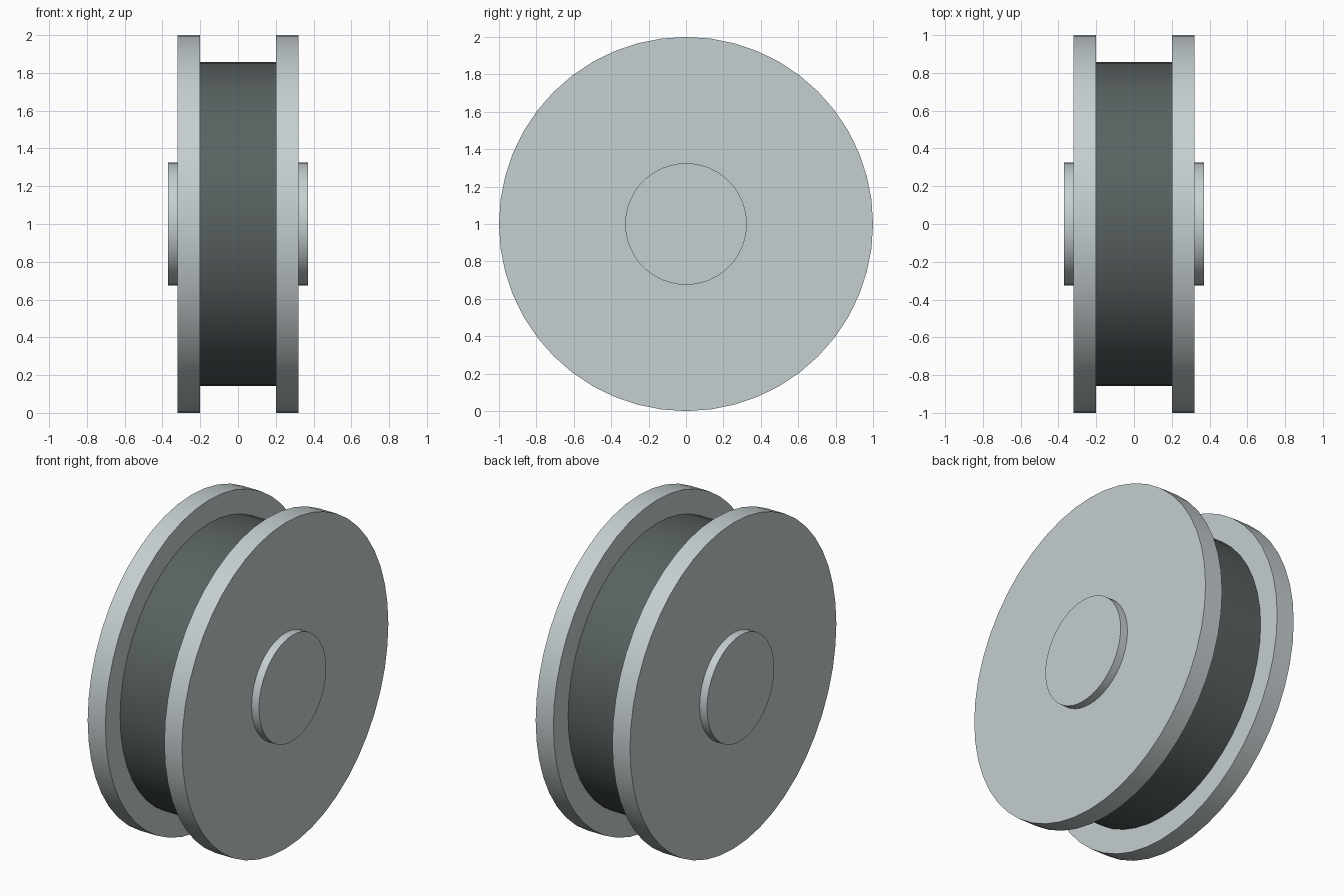
import bpy
from math import radians, pi

if "Cube" in bpy.data.objects:
    bpy.data.objects.remove(bpy.data.objects["Cube"])

SIDES = 48
CENTRE_Z = 1.0


def material(name, rgb):
    m = bpy.data.materials.new(name)
    m.diffuse_color = (*rgb, 1)
    m.use_nodes = True
    m.node_tree.nodes["Principled BSDF"].inputs["Base Color"].default_value = m.diffuse_color
    return m


def disc(name, x0, x1, radius, mat):
    """Solid cylinder along the x axis from x0 to x1."""
    bpy.ops.mesh.primitive_cylinder_add(
        vertices=SIDES, radius=radius, depth=x1 - x0,
        location=((x0 + x1) / 2, 0, CENTRE_Z), rotation=(0, pi / 2, 0))
    ob = bpy.context.object
    ob.name = name
    ob.data.materials.append(mat)
    bpy.ops.object.transform_apply(location=False, rotation=True, scale=True)
    bpy.ops.object.shade_smooth_by_angle(angle=radians(30))
    return ob


steel = material("light_steel", (0.56, 0.62, 0.63))
rubber = material("dark_drum", (0.10, 0.12, 0.12))

# Recessed drum between the flanges
disc("drum", -0.20, 0.20, 0.857, rubber)

# Flange and hub cap on each side
for side, s in (("left", -1), ("right", 1)):
    for part, a, b, r in (("flange", 0.20, 0.32, 1.0),
                          ("hub_cap", 0.32, 0.37, 0.325)):
        x0, x1 = sorted((s * a, s * b))
        disc(f"{side}_{part}", x0, x1, r, steel)
